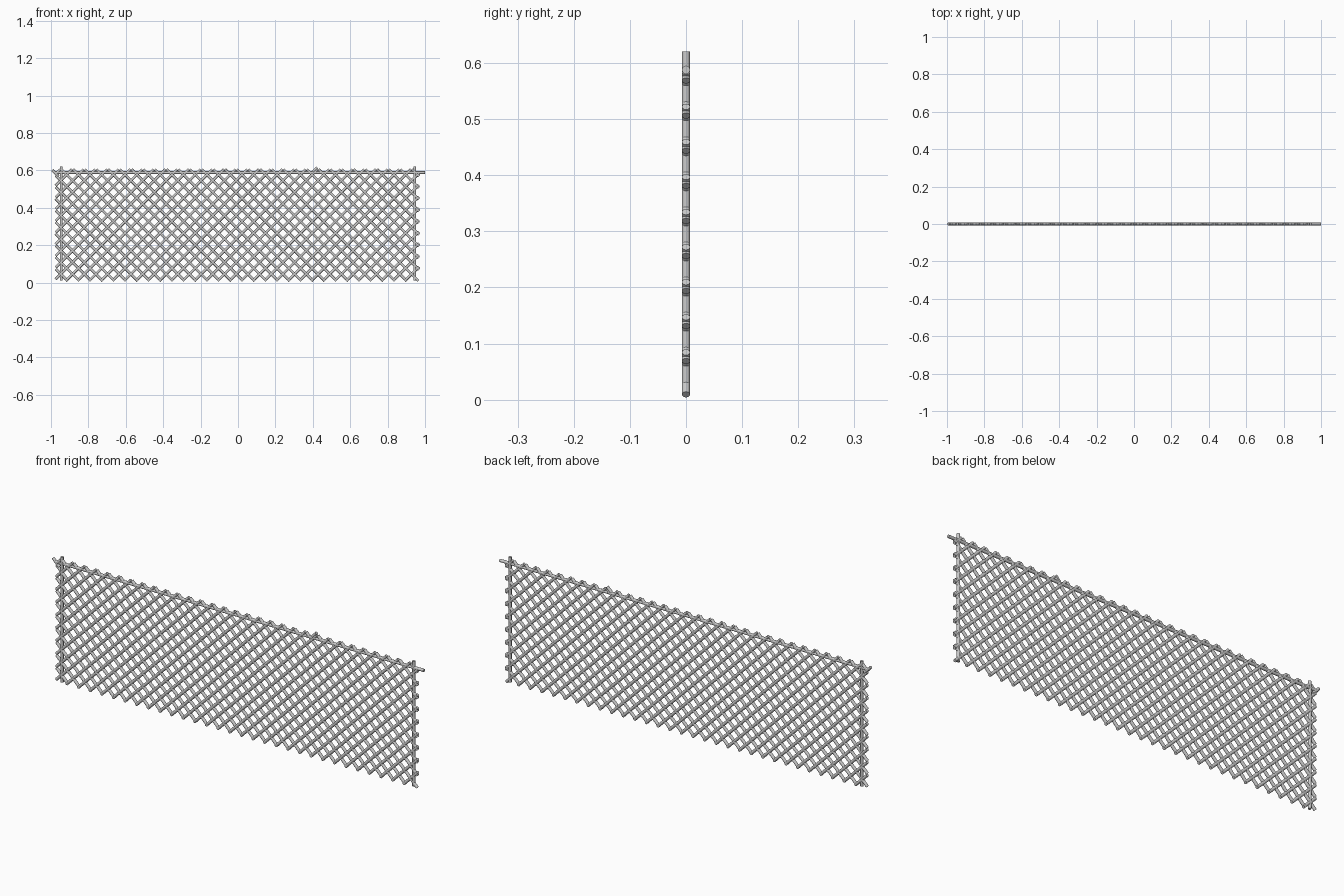
import bpy, bmesh, math
from mathutils import Vector, Matrix

if "Cube" in bpy.data.objects:
    bpy.data.objects.remove(bpy.data.objects["Cube"])

R = 0.0073                      # rod radius
STEP = 0.0625                   # lattice spacing
X_MIN, X_MAX = -0.975, 0.967    # slat end limits
Z_MIN, Z_MAX = 0.009, 0.605


def add_rod(bm, a, b, radius=R, sides=12):
    a, b = Vector(a), Vector(b)
    d = b - a
    rot = d.to_track_quat('Z', 'Y').to_matrix().to_4x4()
    bmesh.ops.create_cone(bm, cap_ends=True, segments=sides, radius1=radius, radius2=radius,
                          depth=d.length, matrix=Matrix.Translation((a + b) / 2) @ rot)


def make_rods(name, rods):
    bm = bmesh.new()
    for a, b in rods:
        add_rod(bm, a, b)
    me = bpy.data.meshes.new(name)
    bm.to_mesh(me)
    bm.free()
    ob = bpy.data.objects.new(name, me)
    bpy.context.collection.objects.link(ob)
    bpy.ops.object.select_all(action='DESELECT')
    ob.select_set(True)
    bpy.context.view_layer.objects.active = ob
    bpy.ops.object.shade_smooth_by_angle(angle=math.radians(40))
    return ob


def slats(slope, offset):
    """Parallel 45 degree rods z = slope * x + c, cut to the panel."""
    out = []
    for k in range(-60, 61):
        c = offset + k * STEP
        xs = sorted(((Z_MIN - c) * slope, (Z_MAX - c) * slope))
        x0, x1 = max(xs[0], X_MIN), min(xs[1], X_MAX)
        if x1 - x0 > 0.015:
            out.append(((x0, 0, slope * x0 + c), (x1, 0, slope * x1 + c)))
    return out


# Crossing diagonal slats
make_rods("rising_slats", slats(1, -0.945))
make_rods("falling_slats", slats(-1, 0.973))

# Upright end posts
for side, label in ((-1, "left"), (1, "right")):
    make_rods(label + "_post", [((side * 0.945, 0, 0.012), (side * 0.945, 0, 0.62))])

# Top rail, with the short slat stub that pokes out at its left end
make_rods("top_rail", [((-0.985, 0, 0.588), (1, 0, 0.588))])
make_rods("corner_stub", [((-0.994, 0, 0.602), (-0.96, 0, 0.568))])

# Longer slat end standing above the rail
make_rods("tall_slat_end", [((0.40, 0, 0.5925), (0.4225, 0, 0.615))])
